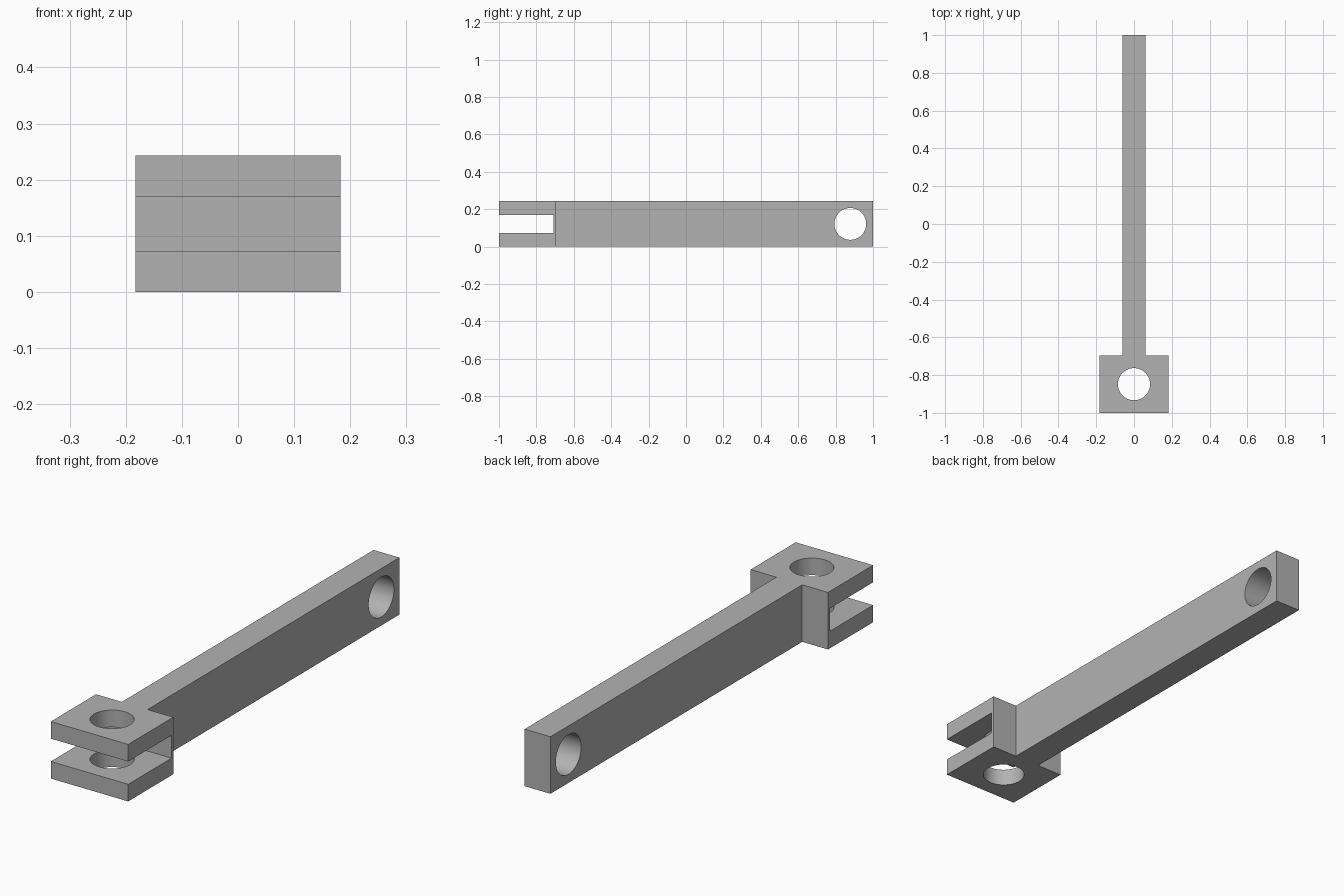
import bpy, bmesh, math
from mathutils import Matrix, Vector

cube = bpy.data.objects.get("Cube")
if cube:
    bpy.data.objects.remove(cube, do_unlink=True)

# Main dimensions, all multiples of one module
U = 2 / 32.9
HEIGHT = 4 * U
HEAD_HALF, ARM_HALF = 3 * U, U
HEAD_BACK = -1 + 5 * U
HOLE_R = 1.4 * U

steel = bpy.data.materials.new("grey_steel")
steel.use_nodes = True
grey = (0.45, 0.45, 0.45, 1)
steel.diffuse_color = grey
steel.node_tree.nodes["Principled BSDF"].inputs["Base Color"].default_value = grey


def make_object(name, bm):
    bmesh.ops.recalc_face_normals(bm, faces=bm.faces)
    mesh = bpy.data.meshes.new(name)
    bm.to_mesh(mesh)
    bm.free()
    mesh.materials.append(steel)
    obj = bpy.data.objects.new(name, mesh)
    bpy.context.collection.objects.link(obj)
    return obj


def cylinder(name, centre, axis):
    bm = bmesh.new()
    turn = Vector((0, 0, 1)).rotation_difference(Vector(axis)).to_matrix().to_4x4()
    bmesh.ops.create_cone(bm, cap_ends=True, segments=64, radius1=HOLE_R,
                          radius2=HOLE_R, depth=1,
                          matrix=Matrix.Translation(centre) @ turn)
    return make_object(name, bm)


# Link body: T-shaped plan extruded upwards
half = [(HEAD_HALF, -1), (HEAD_HALF, HEAD_BACK), (ARM_HALF, HEAD_BACK), (ARM_HALF, 1)]
plan = half + [(-x, y) for x, y in reversed(half)]
bm = bmesh.new()
base = bm.faces.new([bm.verts.new((x, y, 0)) for x, y in plan])
top = bmesh.ops.extrude_face_region(bm, geom=[base])
bmesh.ops.translate(bm, vec=(0, 0, HEIGHT),
                    verts=[v for v in top["geom"] if isinstance(v, bmesh.types.BMVert)])
body = make_object("clevis_link", bm)

# Slot between the two fork plates, leaving a thin web at the back
bm = bmesh.new()
slot_depth = 4.8 * U
bmesh.ops.create_cube(bm, size=1, matrix=Matrix.Translation((0, -1, HEIGHT / 2))
                      @ Matrix.Diagonal((1, 2 * slot_depth, 1.6 * U, 1)))
slot = make_object("fork_slot_cutter", bm)

# Pin holes: vertical through the fork, sideways through the arm end
fork_hole = cylinder("fork_hole_cutter", (0, -1 + 2.5 * U, HEIGHT / 2), (0, 0, 1))
arm_hole = cylinder("arm_hole_cutter", (0, 1 - 2 * U, HEIGHT / 2), (1, 0, 0))

bpy.context.view_layer.objects.active = body
for cutter in (slot, fork_hole, arm_hole):
    mod = body.modifiers.new(cutter.name, "BOOLEAN")
    mod.operation = "DIFFERENCE"
    mod.solver = "EXACT"
    mod.object = cutter
    bpy.ops.object.modifier_apply(modifier=mod.name)
    bpy.data.objects.remove(cutter, do_unlink=True)

# Smooth hole walls, crisp edges
bpy.ops.object.select_all(action="DESELECT")
body.select_set(True)
bpy.ops.object.shade_smooth_by_angle(angle=math.radians(30))
